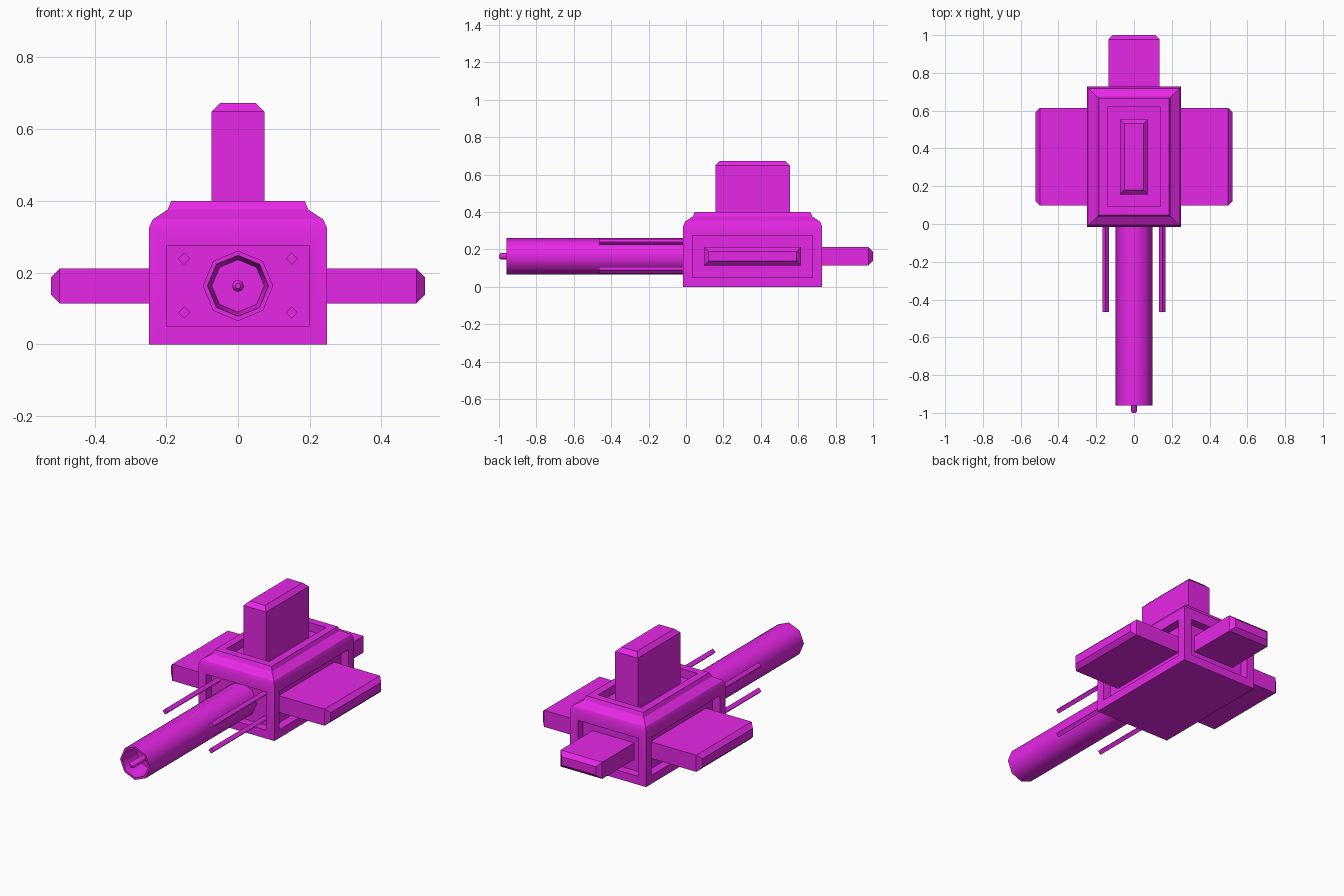
import bpy, bmesh, math
from mathutils import Matrix, Vector

if "Cube" in bpy.data.objects:
    bpy.data.objects.remove(bpy.data.objects["Cube"])

CY, CZ = 0.356, 0.163      # body centre in y, axis height of barrel and wings
DEPTH = 0.05               # depth of recessed panels

paint = bpy.data.materials.new("magenta_paint")
paint.diffuse_color = (0.8, 0.02, 0.8, 1)
paint.use_nodes = True
paint.node_tree.nodes["Principled BSDF"].inputs["Base Color"].default_value = paint.diffuse_color


def finish(name, bm, smooth=None):
    bmesh.ops.recalc_face_normals(bm, faces=bm.faces[:])
    me = bpy.data.meshes.new(name)
    bm.to_mesh(me)
    bm.free()
    ob = bpy.data.objects.new(name, me)
    bpy.context.collection.objects.link(ob)
    me.materials.append(paint)
    if smooth:
        bpy.ops.object.select_all(action='DESELECT')
        ob.select_set(True)
        bpy.context.view_layer.objects.active = ob
        bpy.ops.object.shade_smooth_by_angle(angle=math.radians(smooth))
    return ob


def loft(rings):
    """Closed solid through a list of equal-length vertex rings."""
    bm = bmesh.new()
    rs = [[bm.verts.new(p) for p in r] for r in rings]
    n = len(rs[0])
    for a, b in zip(rs, rs[1:]):
        for i in range(n):
            j = (i + 1) % n
            bm.faces.new((a[i], a[j], b[j], b[i]))
    bm.faces.new(rs[0])
    bm.faces.new(rs[-1])
    bmesh.ops.recalc_face_normals(bm, faces=bm.faces[:])
    return bm


def rect(hx, hy, z):
    return [(sx * hx, sy * hy, z) for sx, sy in ((-1, -1), (1, -1), (1, 1), (-1, 1))]


def block(name, hx, hy, base, tip, mat):
    """Box along local z with a chamfered tip."""
    c = 0.024
    bm = loft([rect(hx, hy, base), rect(hx, hy, tip - c), rect(hx - c, hy - c, tip)])
    bm.transform(mat)
    return finish(name, bm)


def lathe(name, x, z, profile, sides, smooth):
    """Turned part along y from (radius, y) points."""
    rings = []
    for r, y in profile:
        rings.append([(x + r * math.sin(math.tau * i / sides), y,
                       z + r * math.cos(math.tau * i / sides)) for i in range(sides)])
    return finish(name, loft(rings), smooth)


# body with stepped roof edge
steps = [(0, 0), (0, 0.325), (0.01, 0.348), (0.052, 0.376), (0.062, 0.4)]
bm = loft([rect(0.248 - i, 0.371 - i, z) for i, z in steps])
bm.transform(Matrix.Translation((0, CY, 0)))
# recessed panels on the four walls and the roof
walls = [f for f in bm.faces if abs(f.normal.z) < 0.01]
roof = [f for f in bm.faces if f.normal.z > 0.99]
for faces, border in ((walls, 0.05), (roof, 0.045)):
    bmesh.ops.inset_individual(bm, faces=faces, thickness=border, use_even_offset=True)
    for f in faces:
        n = f.normal.copy()
        new = bmesh.ops.extrude_discrete_faces(bm, faces=[f])["faces"][0]
        bmesh.ops.translate(bm, verts=new.verts[:], vec=-n * DEPTH)
finish("body", bm, 30)

# side wings
for side, sx in (("left", -1), ("right", 1)):
    m = Matrix.Translation((0, CY, CZ)) @ Matrix.Rotation(sx * math.pi / 2, 4, 'Y')
    block(side + "_wing", 0.049, 0.259, 0.248 - DEPTH, 0.521, m)

# tail block
m = Matrix.Translation((0, 0, CZ)) @ Matrix.Rotation(-math.pi / 2, 4, 'X')
block("tail_block", 0.136, 0.049, 0.727 - DEPTH, 1.0, m)

# top fin
block("top_fin", 0.074, 0.199, 0.4 - DEPTH, 0.673, Matrix.Translation((0, CY, 0)))

# hollow barrel and its centre pin
root = -0.015 + DEPTH
lathe("barrel", 0, CZ, [(0.098, root), (0.098, -0.96), (0.085, -0.96), (0.073, -0.84)], 8, 50)
lathe("barrel_pin", 0, CZ, [(0.017, -0.84), (0.017, -0.99), (0.008, -1.0)], 8, 50)

# four thin rods around the barrel
for sx in (-1, 1):
    for level, z in (("lower", 0.089), ("upper", 0.239)):
        side = "left" if sx < 0 else "right"
        lathe(f"{side}_{level}_rod", sx * 0.15, z, [(0.017, root), (0.017, -0.465)], 4, None)
